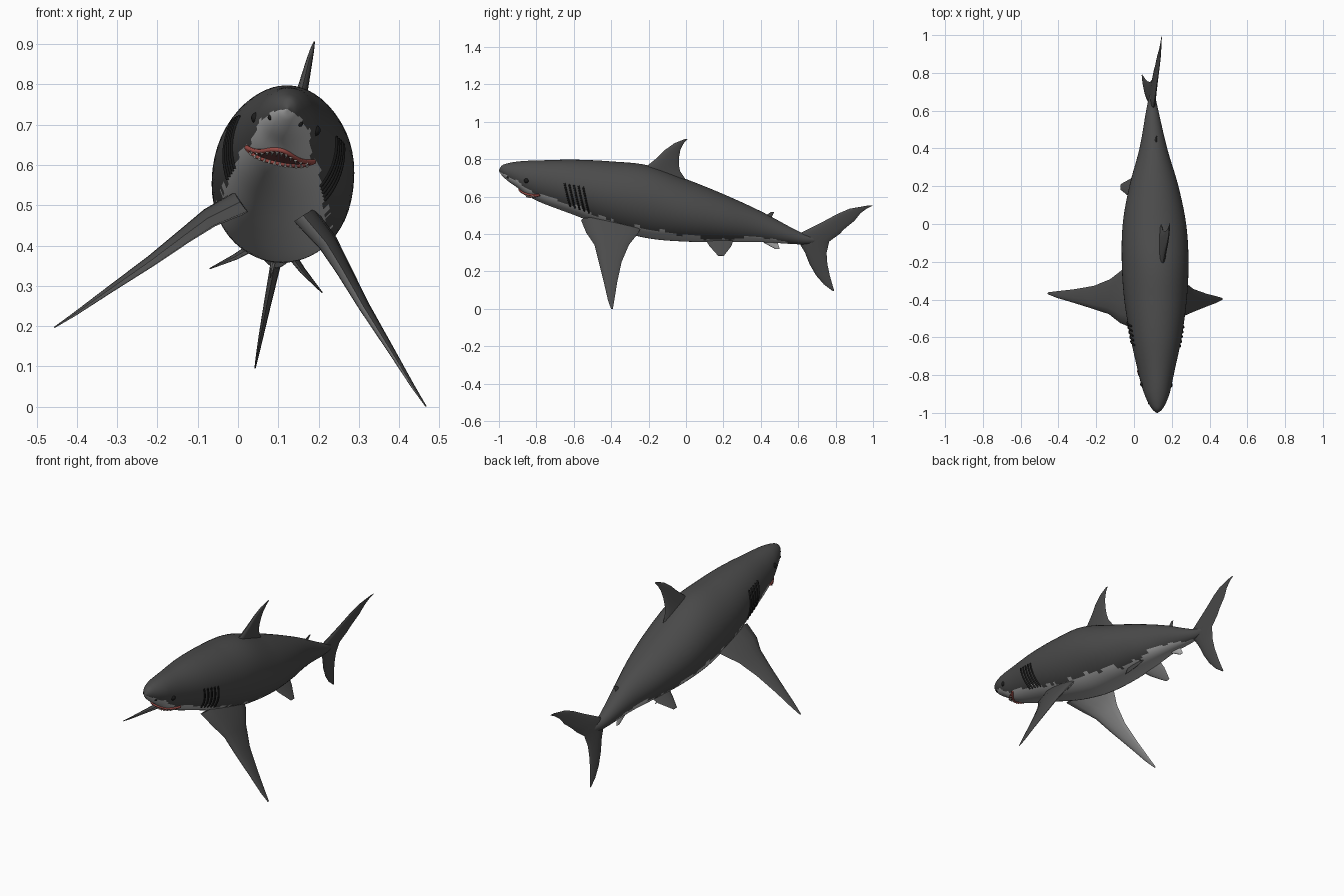
import bpy, bmesh, math
from mathutils import Matrix, Vector

if "Cube" in bpy.data.objects:
    bpy.data.objects.remove(bpy.data.objects["Cube"], do_unlink=True)


def material(name, rgb):
    m = bpy.data.materials.new(name)
    m.use_nodes = True
    m.diffuse_color = (*rgb, 1)
    bsdf = m.node_tree.nodes["Principled BSDF"]
    bsdf.inputs["Base Color"].default_value = (*rgb, 1)
    bsdf.inputs["Roughness"].default_value = 0.7
    return m


BACK = material("dark grey back", (0.07, 0.07, 0.07))
BELLY = material("pale belly", (0.46, 0.46, 0.46))
BLACK = material("black", (0.012, 0.012, 0.012))
GUM = material("red gum", (0.32, 0.07, 0.06))
THROAT = material("dark mouth", (0.09, 0.03, 0.03))
TOOTH = material("tooth white", (0.75, 0.73, 0.68))

# The swimming animal is rolled and turned slightly about its middle
MID = 0.57
ROLL = math.radians(12)
POSE = (Matrix.Translation((0.118, 0, MID)) @ Matrix.Rotation(-0.032, 4, "Z")
        @ Matrix.Rotation(ROLL, 4, "Y"))


def height(z):
    return (z - MID) / math.cos(ROLL)


def finish(name, bm, mats, rule=None, sharp=50):
    bmesh.ops.recalc_face_normals(bm, faces=bm.faces)
    bm.normal_update()
    for f in bm.faces:
        f.smooth = True
        if rule:
            f.material_index = rule(f)
    mesh = bpy.data.meshes.new(name)
    bm.to_mesh(mesh)
    bm.free()
    mesh.set_sharp_from_angle(angle=math.radians(sharp))
    for m in mats:
        mesh.materials.append(m)
    ob = bpy.data.objects.new(name, mesh)
    ob.matrix_world = POSE
    bpy.context.collection.objects.link(ob)
    return ob


def loft(bm, rings, closed=True):
    rows = [[bm.verts.new(p) for p in ring] for ring in rings]
    n = len(rows[0])
    for a, b in zip(rows, rows[1:]):
        for i in range(n if closed else n - 1):
            j = (i + 1) % n
            bm.faces.new((a[i], a[j], b[j], b[i]))
    if closed:
        bm.faces.new(rows[0])
        bm.faces.new(rows[-1])


# Body stations: y, top, bottom, half width, pale share of the height
STATIONS = [
    (-1, .742, .738, .002, .3), (-.985, .765, .715, .022, .35),
    (-.95, .778, .683, .045, .38), (-.9, .786, .648, .066, .33),
    (-.85, .79, .608, .08, .28), (-.78, .792, .572, .096, .27),
    (-.6, .795, .505, .135, .25), (-.4, .785, .43, .165, .2),
    (-.2, .763, .38, .176, .2), (0, .69, .363, .168, .18),
    (.2, .61, .36, .13, .1), (.4, .52, .358, .073, .24),
    (.62, .405, .345, .028, .05), (.7, .385, .352, .01, 0)]


def slope(i, k):
    a, b = STATIONS[max(i - 1, 0)], STATIONS[min(i + 1, len(STATIONS) - 1)]
    return (b[k] - a[k]) / (b[0] - a[0])


def station(y):
    i = 0
    while i < len(STATIONS) - 2 and y > STATIONS[i + 1][0]:
        i += 1
    a, b = STATIONS[i], STATIONS[i + 1]
    d = b[0] - a[0]
    t = (y - a[0]) / d
    s = t * t * (3 - 2 * t)
    return [a[k] + (b[k] - a[k]) * s + d * t * (1 - t) *
            ((1 - t) * slope(i, k) - t * slope(i + 1, k)) for k in range(1, 5)]


def skin(y, angle, lift=0):
    """Point on the body; the angle is measured from the keel."""
    top, bottom, half, _ = station(y)
    top, bottom = height(top), height(bottom)
    return Vector(((half + lift) * math.sin(angle), y,
                   (top + bottom) / 2 - ((top - bottom) / 2 + lift) * math.cos(angle)))


def body_rule(f):
    c = f.calc_center_median()
    top, bottom, _, pale = station(c.y)
    share = (c.z - height(bottom)) / (height(top) - height(bottom))
    ragged = 0.025 * math.sin(c.y * 41) + 0.02 * math.sin(c.y * 97 + 1)
    return int(share < pale + ragged)


SEGS, ROWS = 56, 130
bm = bmesh.new()
loft(bm, [[skin(-1 + 1.7 * (r / ROWS) ** 1.4, math.tau * i / SEGS)
           for i in range(SEGS)] for r in range(ROWS + 1)])
finish("body", bm, [BACK, BELLY], body_rule)


def fin(name, sections, side=1, rule=None, mats=(BACK, BELLY)):
    """Sections: offset, height, leading y, trailing y, half thickness."""
    spine = Vector((sections[-1][0] - sections[0][0], sections[-1][1] - sections[0][1]))
    nx, nz = spine.normalized().yx
    nx = -nx
    rings = []
    for x, z, lead, trail, thick in sections:
        ring = []
        for i in range(14):
            a = math.tau * i / 14
            bulge = thick * math.sin(a) * (0.75 - 0.25 * math.cos(a))
            ring.append((side * (x + nx * bulge),
                         (lead + trail) / 2 + (trail - lead) / 2 * math.cos(a),
                         z + nz * bulge))
        rings.append(ring)
    bm = bmesh.new()
    loft(bm, rings)
    return finish(name, bm, mats, rule)


def upright(name, rows, mats=(BACK,)):
    fin(name, [(0, height(z), a, b, t) for z, a, b, t in rows], mats=mats)


# Fins on the centre line
upright("dorsal_fin", [
    (.64, -.27, .02, .03), (.69, -.26, 0, .026), (.735, -.24, -.03, .022),
    (.77, -.2, -.037, .019), (.81, -.15, -.036, .015), (.85, -.11, -.028, .011),
    (.885, -.06, -.01, .007), (.907, -.005, .01, .002)])
upright("tail_fin", [
    (.095, .782, .79, .002), (.13, .735, .78, .005), (.18, .692, .766, .008),
    (.24, .658, .754, .011), (.3, .635, .75, .014), (.36, .6, .765, .017),
    (.4, .6, .82, .017), (.43, .66, .85, .013), (.47, .74, .9, .01),
    (.51, .815, .932, .007), (.535, .875, .965, .005), (.552, .97, 1, .002)])
upright("rear_dorsal_fin", [
    (.47, .39, .46, .01), (.495, .42, .46, .007), (.518, .455, .472, .002)])
upright("anal_fin", [
    (.38, .39, .47, .01), (.35, .42, .49, .007), (.32, .475, .5, .002)], (BELLY,))


def underside(f):
    return int(f.normal.z < -0.15)


# Paired fins, eyes, nostrils and gill slits
def ball(name, point, radius, mat):
    bm = bmesh.new()
    bmesh.ops.create_uvsphere(bm, u_segments=16, v_segments=10, radius=radius,
                              matrix=Matrix.Translation(point))
    finish(name, bm, [mat])


def tube(name, points, radius, mat):
    curve = bpy.data.curves.new(name, "CURVE")
    curve.dimensions = "3D"
    curve.bevel_depth = radius
    curve.bevel_resolution = 2
    curve.use_fill_caps = True
    line = curve.splines.new("POLY")
    line.points.add(len(points) - 1)
    for p, q in zip(line.points, points):
        p.co = (*q, 1)
    curve.materials.append(mat)
    ob = bpy.data.objects.new(name, curve)
    ob.matrix_world = POSE
    bpy.context.collection.objects.link(ob)


for side, word in ((1, "left"), (-1, "right")):
    fin(word + "_pectoral_fin", [
        (.08, -.08, -.56, -.22, .04), (.15, -.135, -.53, -.25, .032),
        (.2, -.19, -.485, -.3, .025), (.27, -.27, -.46, -.338, .018),
        (.36, -.365, -.43, -.36, .011), (.43, -.44, -.408, -.372, .006),
        (.472, -.482, -.39, -.38, .002)], side, underside)
    fin(word + "_pelvic_fin", [
        (.03, -.17, .09, .26, .016), (.085, -.22, .125, .245, .01),
        (.143, -.263, .175, .205, .002)], side, underside)
    ball(word + "_eye", skin(-.85, side * 1.6, -.006), .014, BLACK)
    ball(word + "_nostril", skin(-.95, side * 1.1, -.003), .007, BLACK)
    for g in range(5):
        tube(f"{word}_gill_slit_{g + 1}",
             [skin(-.645 + .025 * g + .03 * (1 - k / 10), side * (.95 + .09 * k), .001)
              for k in range(11)], .005, BLACK)

# Mouth: dark opening, gums and rows of teeth
STEPS = [k / 14 - 1 for k in range(29)]


def upper_lip(t, lift):
    return skin(-.89 + .11 * t * t, t * 1.05, lift)


def lower_lip(t, lift):
    return skin(-.85 + .07 * t * t, t * 1.05, lift)


bm = bmesh.new()
loft(bm, [[lip(t, .004) for t in STEPS] for lip in (upper_lip, lower_lip)], closed=False)
finish("mouth_opening", bm, [THROAT])
tube("upper_gum", [upper_lip(t, .003) for t in STEPS], .006, GUM)
tube("lower_gum", [lower_lip(t, .003) for t in STEPS], .006, GUM)

bm = bmesh.new()
for lip, other, length in ((upper_lip, lower_lip, .022), (lower_lip, upper_lip, .014)):
    for t in STEPS[3:-3:2]:
        root = lip(t, .007)
        aim = (other(t, .007) - root).normalized()
        turn = aim.to_track_quat("Z", "Y").to_matrix().to_4x4()
        bmesh.ops.create_cone(
            bm, cap_ends=True, segments=6, radius1=.005, radius2=0, depth=length,
            matrix=Matrix.Translation(root + aim * length / 2) @ turn)
finish("teeth", bm, [TOOTH], sharp=30)
